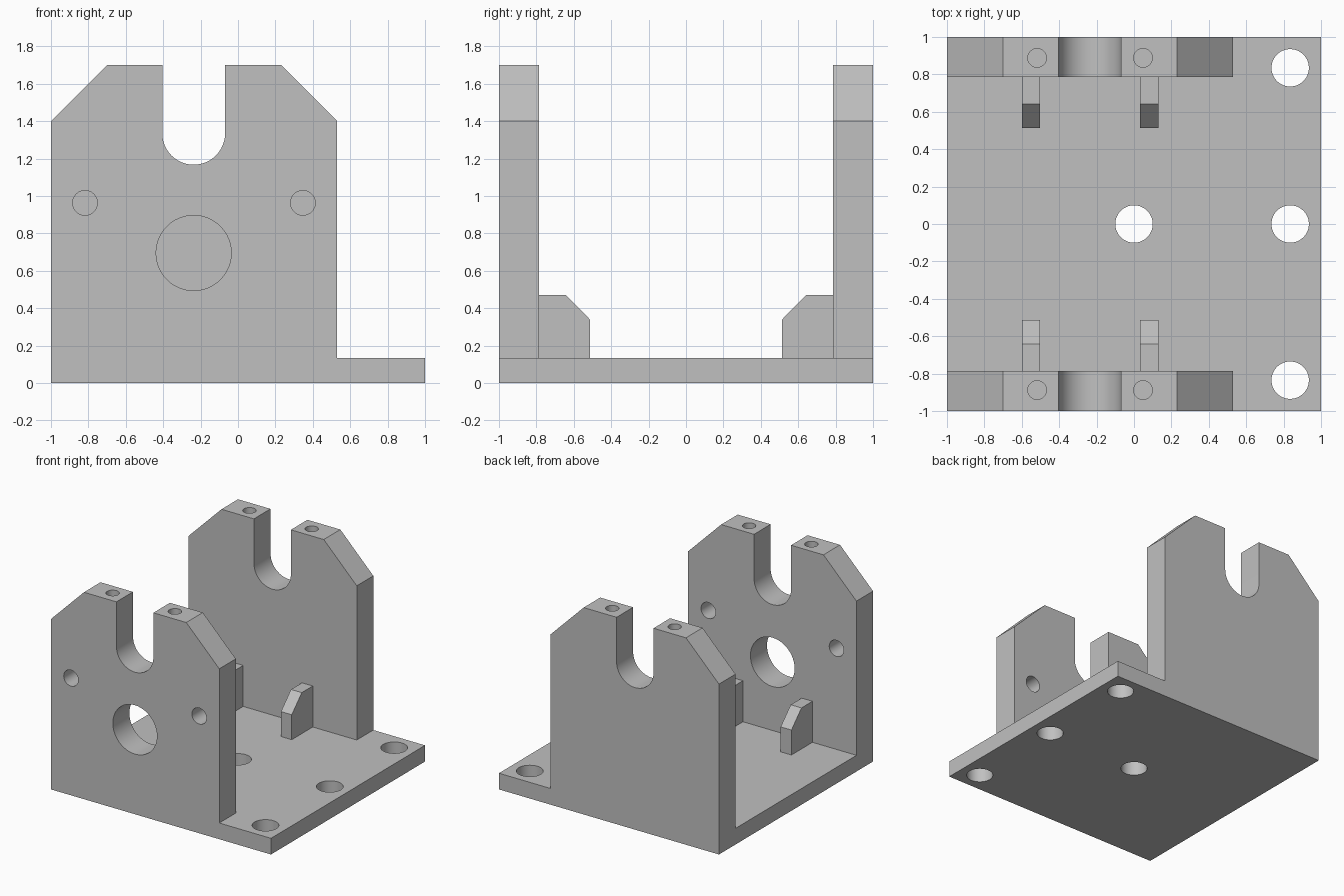
import bpy, bmesh, math
from mathutils import Matrix, Vector

if "Cube" in bpy.data.objects:
    bpy.data.objects.remove(bpy.data.objects["Cube"])

grey = bpy.data.materials.new("light grey")
grey.use_nodes = True
grey.diffuse_color = (0.53, 0.53, 0.53, 1)
grey.node_tree.nodes["Principled BSDF"].inputs["Base Color"].default_value = grey.diffuse_color

FLOOR, TOP, WALL_IN = 0.133, 1.70, 0.785
SLOT_X, SLOT_Z, SLOT_R = -0.237, 1.335, 0.168
WALL_RIGHT = 0.53


def add_object(name, bm, helper=False):
    bmesh.ops.recalc_face_normals(bm, faces=bm.faces)
    mesh = bpy.data.meshes.new(name)
    bm.to_mesh(mesh)
    bm.free()
    mesh.materials.append(grey)
    obj = bpy.data.objects.new(name, mesh)
    bpy.context.collection.objects.link(obj)
    obj.hide_render = helper
    return obj


def prism(name, points, axis, start, end, helper=False):
    """Extrude an outline along x (points are y, z) or y (points are x, z)."""
    bm = bmesh.new()
    place = (lambda a, b: (start, a, b)) if axis == "x" else (lambda a, b: (a, start, b))
    face = bm.faces.new([bm.verts.new(place(a, b)) for a, b in points])
    ext = bmesh.ops.extrude_face_region(bm, geom=[face])
    shift = Vector((end - start, 0, 0) if axis == "x" else (0, end - start, 0))
    bmesh.ops.translate(bm, vec=shift, verts=[v for v in ext["geom"] if isinstance(v, bmesh.types.BMVert)])
    return add_object(name, bm, helper)


def drill(body, centre, radius, length, axis="z"):
    bm = bmesh.new()
    turn = Matrix.Rotation(math.pi / 2, 4, "X") if axis == "y" else Matrix()
    bmesh.ops.create_cone(bm, cap_ends=True, segments=48, radius1=radius, radius2=radius,
                          depth=length, matrix=Matrix.Translation(centre) @ turn)
    apply_boolean(body, add_object("hole_cutter", bm, True), "DIFFERENCE")


def apply_boolean(body, tool, operation):
    mod = body.modifiers.new("cut", "BOOLEAN")
    mod.operation, mod.object, mod.solver = operation, tool, "EXACT"
    bpy.context.view_layer.objects.active = body
    bpy.ops.object.modifier_apply(modifier=mod.name)
    bpy.data.objects.remove(tool)


# Bracket: front outline with the rounded slot
slot = [(SLOT_X + SLOT_R * math.cos(a), SLOT_Z - SLOT_R * math.sin(a))
        for a in (math.pi * (1 - i / 24) for i in range(25))]
outline = ([(-1, 0), (-1, 1.4), (-0.7, TOP), (SLOT_X - SLOT_R, TOP)] + slot +
           [(SLOT_X + SLOT_R, TOP), (0.23, TOP), (WALL_RIGHT, 1.4),
            (WALL_RIGHT, FLOOR), (1, FLOOR), (1, 0)])
bracket = prism("bracket", outline, "y", -1, 1)

# Space between the two walls
gap = prism("gap_cutter", [(-WALL_IN, FLOOR), (WALL_IN, FLOOR), (WALL_IN, 2), (-WALL_IN, 2)],
            "x", -1.2, 1.2, True)
apply_boolean(bracket, gap, "DIFFERENCE")

# Mounting holes in the base
for x, y in [(0, 0), (0.835, -0.835), (0.835, 0), (0.835, 0.835)]:
    drill(bracket, (x, y, FLOOR / 2), 0.1, 0.4)

# Shaft hole and bolt holes in the front wall
for x, z, r in [(SLOT_X, 0.695, 0.201), (-0.818, 0.963, 0.066), (0.347, 0.963, 0.066)]:
    drill(bracket, (x, -0.89, z), r, 0.4, "y")

# Blind screw holes in the wall tops
for x in (-0.518, 0.048):
    for y in (-0.888, 0.888):
        drill(bracket, (x, y, TOP), 0.05, 0.6)

# Gussets bracing walls to base
for side, sign in (("front", -1), ("back", 1)):
    for hand, x in (("right", -0.6), ("left", 0.032)):
        shape = [(0.8, FLOOR - 0.01), (0.8, 0.47), (0.642, 0.47), (0.512, 0.338), (0.512, FLOOR - 0.01)]
        prism(f"{side}_{hand}_gusset", [(sign * y, z) for y, z in shape], "x", x, x + 0.098)

bpy.ops.object.select_all(action="DESELECT")
bracket.select_set(True)
bpy.context.view_layer.objects.active = bracket
bpy.ops.object.shade_smooth_by_angle(angle=math.radians(30))
